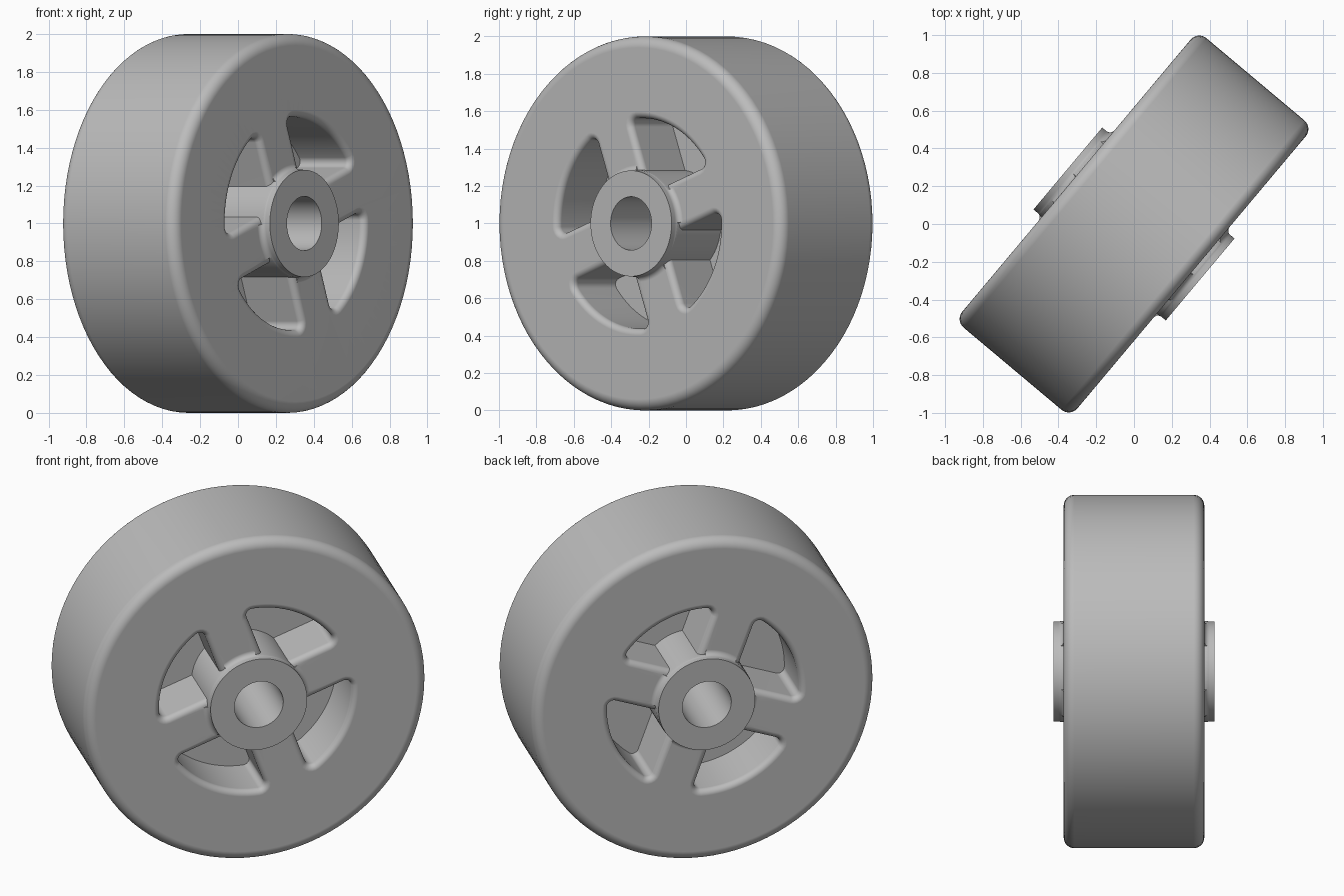
import bpy, bmesh
from math import sin, cos, pi, radians, sqrt, asin, atan2
from mathutils import Matrix, Vector

if "Cube" in bpy.data.objects:
    bpy.data.objects.remove(bpy.data.objects["Cube"])

# Main dimensions, with the axle along local z
HALF_W, HUB_HALF, WEB_HALF = 0.398, 0.457, 0.05
HUB_R, BORE_R = 0.283, 0.143
POCKET_R, SPOKE_HALF, CORNER = 0.563, 0.13, 0.035
EDGE_ROUND, LIP = 0.06, 0.035
SEGMENTS = 96

grey = bpy.data.materials.new("plain grey")
grey.diffuse_color = (0.5, 0.5, 0.5, 1)
grey.use_nodes = True
grey.node_tree.nodes["Principled BSDF"].inputs["Base Color"].default_value = (0.5, 0.5, 0.5, 1)


def arc(cx, cy, r, a0, a1, n):
    """Points on an arc, angles in radians."""
    steps = [a0 + (a1 - a0) * i / n for i in range(n + 1)]
    return [(cx + r * cos(a), cy + r * sin(a)) for a in steps]


def mesh_object(name, bm):
    bmesh.ops.recalc_face_normals(bm, faces=bm.faces)
    mesh = bpy.data.meshes.new(name)
    bm.to_mesh(mesh)
    bm.free()
    mesh.materials.append(grey)
    obj = bpy.data.objects.new(name, mesh)
    bpy.context.collection.objects.link(obj)
    return obj


def make_wheel():
    """Revolve one half profile, mirrored for the other side."""
    half = [(BORE_R, HUB_HALF), (HUB_R, HUB_HALF)]
    half += arc(HUB_R + 0.03, HALF_W + 0.03, 0.03, pi, 1.5 * pi, 5)
    half += arc(1 - EDGE_ROUND, HALF_W - EDGE_ROUND, EDGE_ROUND, pi / 2, 0, 8)
    profile = half + [(r, -z) for r, z in reversed(half)]
    bm = bmesh.new()
    rings = []
    for i in range(SEGMENTS):
        a = 2 * pi * i / SEGMENTS
        rings.append([bm.verts.new((r * cos(a), r * sin(a), z)) for r, z in profile])
    for i, ring in enumerate(rings):
        nxt = rings[(i + 1) % SEGMENTS]
        for j in range(len(profile)):
            k = (j + 1) % len(profile)
            bm.faces.new((ring[j], nxt[j], nxt[k], ring[k]))
    return mesh_object("wheel", bm)


def pocket_outline(grow):
    """Opening between two spokes, with its spoke and rim edges moved out by grow."""
    inner_r, side = HUB_R + 0.003, SPOKE_HALF - grow
    cy = SPOKE_HALF + CORNER
    cx = sqrt((POCKET_R - CORNER) ** 2 - cy ** 2)
    phi, start = atan2(cy, cx), asin(side / inner_r)
    corner = arc(cx, cy, CORNER + grow, -pi / 2, phi, 6)
    rim = arc(0, 0, POCKET_R + grow, phi, pi / 2 - phi, 16)
    far_corner = [(y, x) for x, y in reversed(corner)]
    hub = arc(0, 0, inner_r, pi / 2 - start, start, 16)
    return corner + rim[1:-1] + far_corner + hub


def make_pockets():
    """Four pockets per side, each flaring into a rounded lip at the face."""
    levels = [(WEB_HALF, 0)]
    for i in range(7):
        t = pi / 2 * i / 6
        levels.append((HALF_W - LIP + LIP * sin(t), LIP * (1 - cos(t))))
    levels.append((HUB_HALF + 0.1, LIP))
    bm = bmesh.new()
    for flip in (1, -1):
        for q in range(4):
            turn = Matrix.Rotation(radians(20 + 90 * q), 4, "Z")
            loops = [[bm.verts.new(turn @ Vector((x, y, z * flip)))
                      for x, y in pocket_outline(grow)] for z, grow in levels]
            for low, high in zip(loops, loops[1:]):
                for j in range(len(low)):
                    k = (j + 1) % len(low)
                    bm.faces.new((low[j], low[k], high[k], high[j]))
            bm.faces.new(loops[0])
            bm.faces.new(loops[-1])
    return mesh_object("pocket_cutter", bm)


# Cut the pockets, leaving four spokes and a central web
wheel = make_wheel()
cutter = make_pockets()
cut = wheel.modifiers.new("pockets", "BOOLEAN")
cut.operation, cut.solver, cut.object = "DIFFERENCE", "EXACT", cutter
bpy.ops.object.select_all(action="DESELECT")
wheel.select_set(True)
bpy.context.view_layer.objects.active = wheel
bpy.ops.object.modifier_apply(modifier=cut.name)
bpy.data.objects.remove(cutter)

# Smooth shading with crisp edges and flat faces
bpy.ops.object.shade_smooth_by_angle(angle=radians(35))
wheel.modifiers.new("flat_faces", "WEIGHTED_NORMAL").keep_sharp = True

# Stand the wheel upright and turn its axle toward the front
wheel.matrix_world = (Matrix.Translation((0, 0, 1))
                      @ Matrix.Rotation(radians(50), 4, "Z")
                      @ Matrix.Rotation(pi / 2, 4, "X"))
